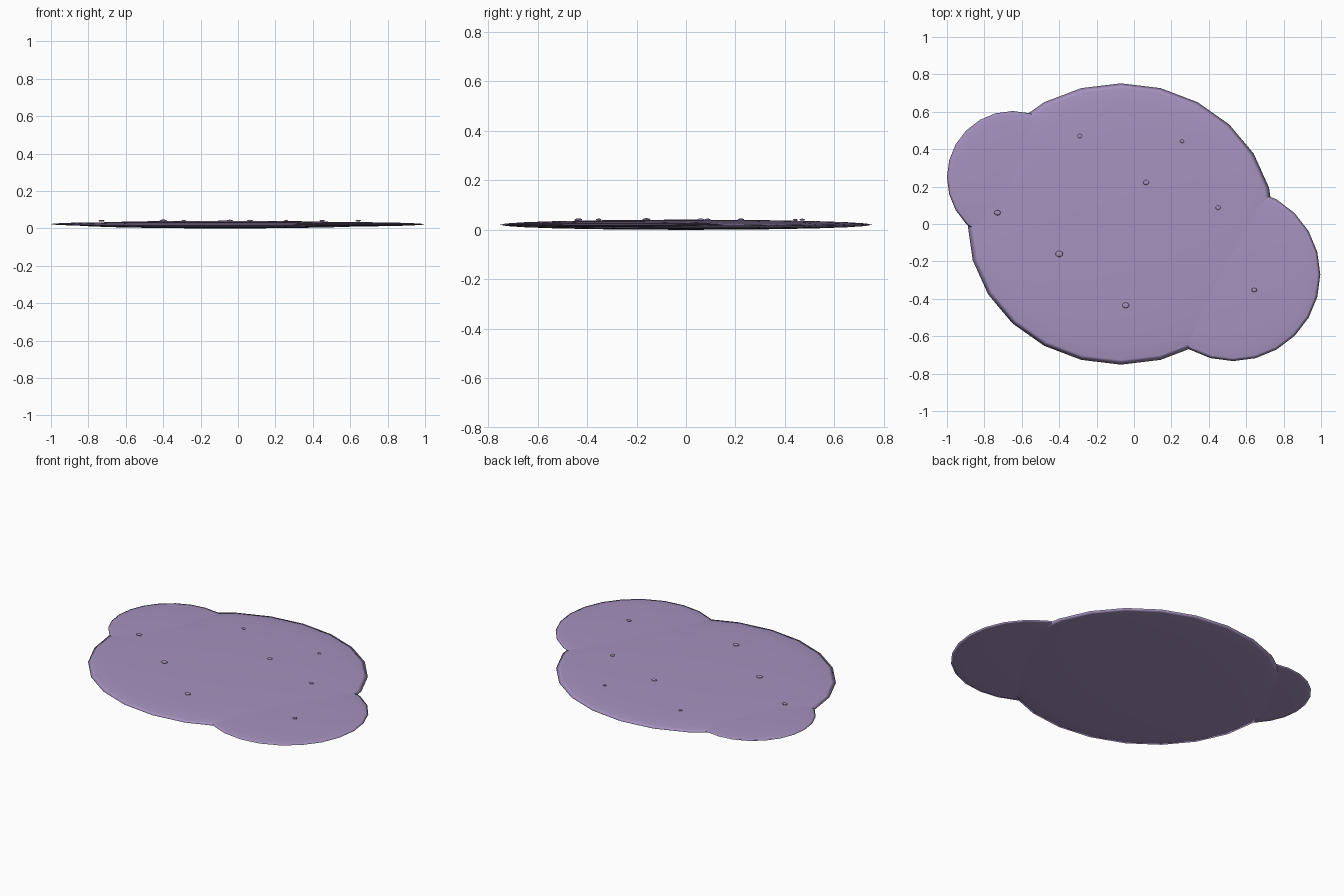
import bpy

# Remove the default object
cube = bpy.data.objects.get("Cube")
if cube:
    bpy.data.objects.remove(cube, do_unlink=True)

# Single lavender material
lavender = bpy.data.materials.new("lavender")
lavender.use_nodes = True
colour = (0.38, 0.29, 0.52, 1)
lavender.diffuse_color = colour
lavender.node_tree.nodes["Principled BSDF"].inputs["Base Color"].default_value = colour


def ellipsoid(name, centre, radii, segments=24, rings=12):
    """Smooth flattened sphere."""
    bpy.ops.mesh.primitive_uv_sphere_add(segments=segments, ring_count=rings,
                                         radius=1, location=centre)
    ob = bpy.context.object
    ob.name = name
    ob.scale = radii
    bpy.ops.object.transform_apply(location=False, rotation=False, scale=True)
    bpy.ops.object.shade_smooth()
    ob.data.materials.append(lavender)
    return ob


# Puddle body and its two overlapping lobes
ellipsoid("puddle_body", (-0.07, 0, 0.0205), (0.82, 0.752, 0.0205))
ellipsoid("puddle_lobe_left", (0.53, -0.27, 0.022), (0.466, 0.463, 0.012))
ellipsoid("puddle_lobe_right", (-0.648, 0.25, 0.023), (0.352, 0.354, 0.010))

# Small bubbles scattered on top: x, y, radius
bubbles = [
    (-0.29, 0.47, 0.013), (0.257, 0.442, 0.011), (0.065, 0.222, 0.016),
    (0.45, 0.087, 0.014), (-0.73, 0.06, 0.017), (-0.40, -0.16, 0.020),
    (-0.044, -0.435, 0.018), (0.643, -0.353, 0.014),
]
for i, (x, y, r) in enumerate(bubbles, 1):
    ellipsoid(f"bubble_{i}", (x, y, 0.041), (r, r * 0.82, r * 0.3), 12, 8)
